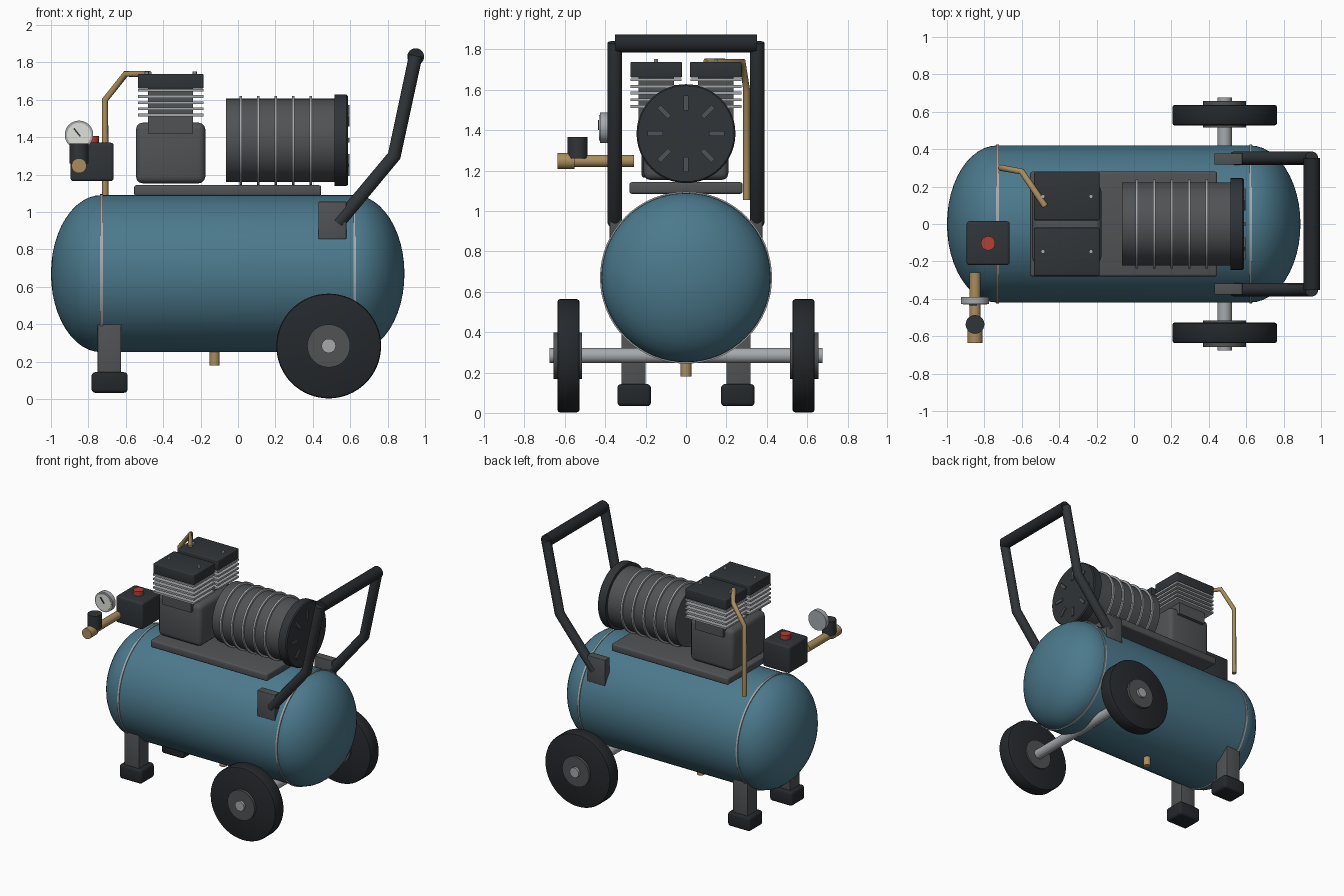
import bpy, bmesh, math
from mathutils import Vector, Matrix

if "Cube" in bpy.data.objects:
    bpy.data.objects.remove(bpy.data.objects["Cube"])

def material(name, *rgb):
    m = bpy.data.materials.new(name)
    m.diffuse_color = (*rgb, 1)
    m.use_nodes = True
    m.node_tree.nodes["Principled BSDF"].inputs["Base Color"].default_value = m.diffuse_color
    return m

BLUE = material("tank_blue", 0.07, 0.19, 0.26)
DARK = material("dark_plastic", 0.03, 0.035, 0.04)
RUBBER = material("rubber", 0.018, 0.021, 0.025)
GREY = material("iron_grey", 0.08, 0.085, 0.09)
SILVER = material("silver", 0.38, 0.4, 0.42)
BRASS = material("brass", 0.4, 0.27, 0.11)
RED = material("red", 0.45, 0.05, 0.035)
WHITE = material("dial_white", 0.75, 0.75, 0.7)

def finish(name, bm, mat):
    bmesh.ops.recalc_face_normals(bm, faces=bm.faces)
    me = bpy.data.meshes.new(name)
    bm.to_mesh(me)
    bm.free()
    for p in me.polygons:
        p.use_smooth = True
    me.set_sharp_from_angle(angle=math.radians(35))
    me.materials.append(mat)
    ob = bpy.data.objects.new(name, me)
    bpy.context.collection.objects.link(ob)
    return ob

def box(name, x, y, z, mat, bevel=0.0):
    """Box from (min, max) ranges, with rounded edges."""
    bm = bmesh.new()
    bmesh.ops.create_cube(bm, size=1)
    for v in bm.verts:
        v.co = [sum(r) / 2 + c * (r[1] - r[0]) for c, r in zip(v.co, (x, y, z))]
    if bevel:
        bmesh.ops.bevel(bm, geom=bm.edges[:], offset=bevel, segments=3,
                        profile=0.5, affect='EDGES')
    return finish(name, bm, mat)

def lathe(name, profile, origin, axis, mat, sides=48):
    """Revolve (distance along axis, radius) points about an axis."""
    bm = bmesh.new()
    rot = Vector((0, 0, 1)).rotation_difference(Vector(axis)).to_matrix().to_4x4()
    m = Matrix.Translation(origin) @ rot
    vs = [bm.verts.new(m @ Vector((r, 0, d))) for d, r in profile]
    es = [bm.edges.new(e) for e in zip(vs, vs[1:])]
    bmesh.ops.spin(bm, geom=vs + es, cent=origin, axis=axis,
                   angle=2 * math.pi, steps=sides, use_merge=True)
    bmesh.ops.remove_doubles(bm, verts=bm.verts, dist=1e-5)
    return finish(name, bm, mat)

def rod(name, a, b, r, mat, sides=32):
    """Capped cylinder between two points."""
    a, b = Vector(a), Vector(b)
    d = (b - a).length
    return lathe(name, [(0, 0), (0, r), (d, r), (d, 0)], a, (b - a).normalized(), mat, sides)

def tube(name, pts, r, mat):
    """Mitred pipe along a path."""
    cu = bpy.data.curves.new(name, 'CURVE')
    cu.dimensions = '3D'
    cu.bevel_depth, cu.bevel_resolution, cu.use_fill_caps = r, 4, True
    sp = cu.splines.new('POLY')
    sp.points.add(len(pts) - 1)
    for p, co in zip(sp.points, pts):
        p.co = (*co, 1)
    cu.materials.append(mat)
    ob = bpy.data.objects.new(name, cu)
    bpy.context.collection.objects.link(ob)

# Tank with domed ends and weld bands
dome = [(math.sin(i * math.pi / 24), math.cos(i * math.pi / 24)) for i in range(13)]
profile = [(-0.73 - 0.27 * s, 0.42 * c) for s, c in reversed(dome)]
profile += [(0.62 + 0.27 * s, 0.42 * c) for s, c in dome]
lathe("tank", profile, (0, 0, 0.67), (1, 0, 0), BLUE, 64)
for i, x in enumerate((-0.73, 0.625)):
    rod(f"weld_band_{i}", (x - 0.007, 0, 0.67), (x + 0.007, 0, 0.67), 0.426, SILVER, 64)
rod("drain_valve", (-0.125, 0, 0.18), (-0.125, 0, 0.28), 0.027, BRASS)

# Deck and crankcase
box("deck_plate", (-0.555, 0.445), (-0.28, 0.28), (1.085, 1.143), GREY, 0.012)
box("crankcase", (-0.545, -0.175), (-0.21, 0.21), (1.153, 1.477), GREY, 0.035)

# Twin cylinders with cooling fins and heads
for s, side in ((-1, "front"), (1, "back")):
    ys = lambda a, b: tuple(sorted((s * a, s * b)))
    box(f"{side}_cylinder", (-0.48, -0.24), ys(0.06, 0.235), (1.42, 1.67), GREY)
    for i in range(5):
        z = 1.518 + 0.033 * i
        box(f"{side}_fin_{i}", (-0.535, -0.185), ys(0.022, 0.275), (z - 0.007, z + 0.007), SILVER)
    box(f"{side}_head", (-0.535, -0.185), ys(0.02, 0.275), (1.66, 1.738), DARK, 0.006)
    for i, x in enumerate((-0.487, -0.23)):
        rod(f"{side}_head_bolt_{i}", (x, s * 0.148, 1.73), (x, s * 0.148, 1.752), 0.012, SILVER, 6)

# Motor with ribs and vented end cover
MZ = 1.383
rod("motor_body", (-0.065, 0, MZ), (0.53, 0, MZ), 0.223, GREY, 48)
for i in range(5):
    x = 0.015 + 0.0937 * i
    rod(f"motor_rib_{i}", (x - 0.007, 0, MZ), (x + 0.007, 0, MZ), 0.238, SILVER, 48)
lathe("motor_cover", [(0, 0), (0, 0.245), (0.062, 0.245), (0.07, 0.238), (0.07, 0)],
      (0.517, 0, MZ), (1, 0, 0), DARK)
for i in range(8):
    vent = box(f"motor_vent_{i}", (0.575, 0.595), (-0.012, 0.012), (0.115, 0.19), GREY)
    vent.data.transform(Matrix.Translation((0, 0, MZ)) @ Matrix.Rotation(i * math.pi / 4, 4, 'X'))

# Wheels, axle, legs, handle arms: mirrored in y
rod("axle", (0.485, -0.675, 0.284), (0.485, 0.675, 0.284), 0.038, SILVER)
for s, side in ((-1, "front"), (1, "back")):
    ys = lambda a, b: tuple(sorted((s * a, s * b)))
    lathe(f"{side}_tyre", [(0, 0), (0, 0.268), (0.004, 0.276), (0.012, 0.28), (0.098, 0.28),
                           (0.106, 0.276), (0.11, 0.268), (0.11, 0)],
          (0.485, s * 0.527, 0.283), (0, s, 0), RUBBER, 64)
    rod(f"{side}_hub", (0.485, s * 0.515, 0.284), (0.485, s * 0.657, 0.284), 0.115, GREY, 48)
    box(f"{side}_leg", (-0.75, -0.625), ys(0.2, 0.32), (0.1, 0.4), GREY, 0.004)
    box(f"{side}_foot", (-0.783, -0.59), ys(0.173, 0.34), (0.033, 0.143), RUBBER, 0.02)
    box(f"{side}_handle_bracket", (0.43, 0.58), ys(0.318, 0.378), (0.855, 1.055), GREY, 0.004)
    tube(f"{side}_handle_arm", [(0.535, s * 0.352, 0.94), (0.835, s * 0.352, 1.3),
                                (0.95, s * 0.352, 1.835)], 0.036, DARK)
rod("handle_grip", (0.95, -0.352, 1.83), (0.95, 0.352, 1.83), 0.045, RUBBER)

# Pressure switch and button
box("pressure_switch", (-0.895, -0.665), (-0.22, 0.015), (1.165, 1.37), DARK, 0.015)
rod("switch_button", (-0.78, -0.103, 1.36), (-0.78, -0.103, 1.405), 0.038, RED)

# Outlet, regulator and gauge
GX = -0.85
rod("outlet_pipe", (GX, -0.57, 1.247), (GX, -0.258, 1.247), 0.03, BRASS)
rod("outlet_coupling", (GX, -0.637, 1.247), (GX, -0.553, 1.247), 0.04, BRASS)
rod("regulator_knob", (GX, -0.537, 1.26), (GX, -0.537, 1.367), 0.05, DARK)
rod("gauge_case", (GX, -0.39, 1.412), (GX, -0.427, 1.412), 0.076, SILVER, 48)
rod("gauge_dial", (GX, -0.42, 1.412), (GX, -0.431, 1.412), 0.064, WHITE, 48)
needle = box("gauge_needle", (-0.004, 0.004), (-0.436, -0.429), (-0.01, 0.045), DARK)
needle.data.transform(Matrix.Translation((GX, 0, 1.412)) @ Matrix.Rotation(math.radians(-38), 4, 'Y'))

# Delivery pipe from head down to tank
tube("delivery_pipe", [(-0.71, 0.3, 1.055), (-0.71, 0.3, 1.6), (-0.6, 0.28, 1.738),
                       (-0.475, 0.095, 1.738)], 0.017, BRASS)
